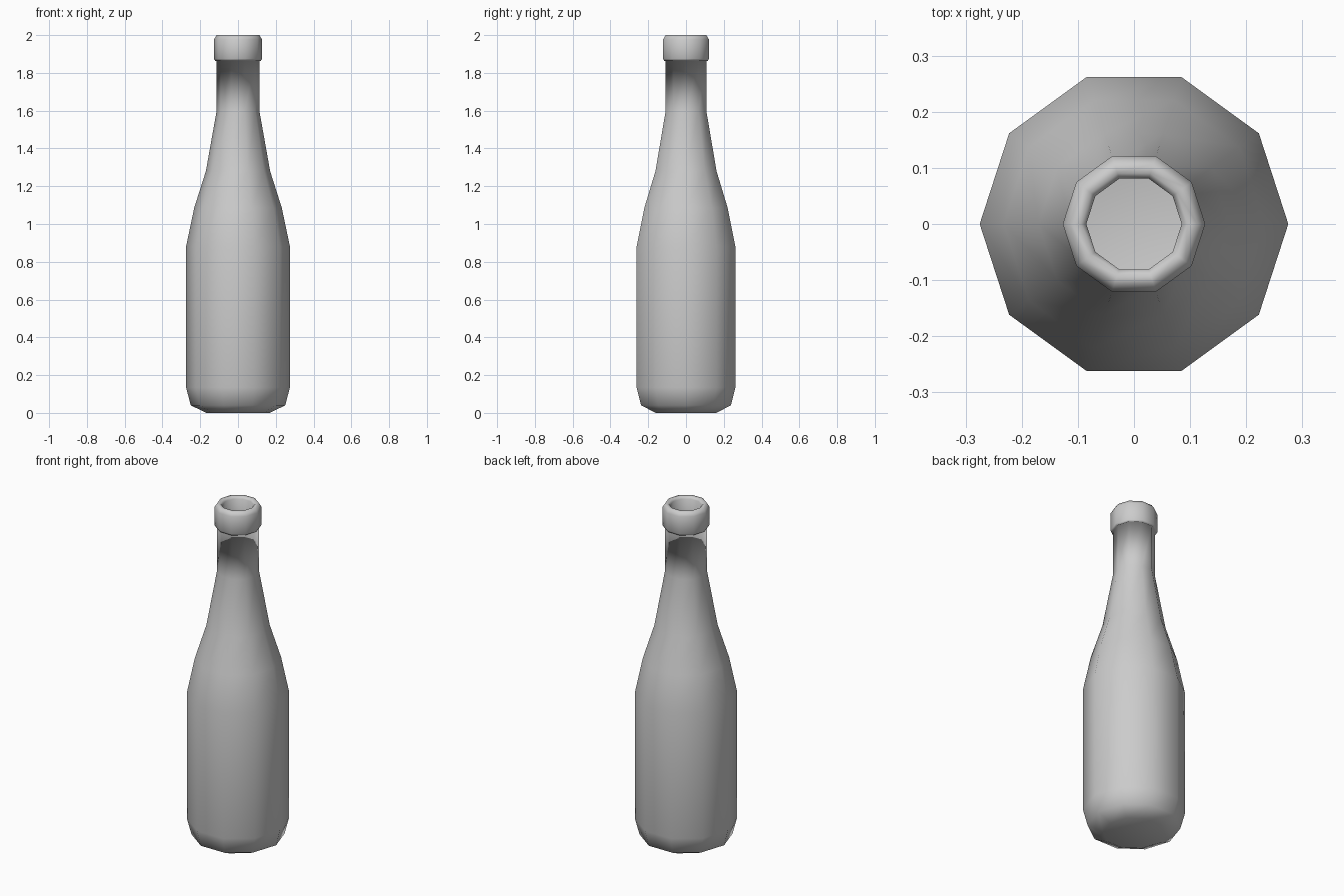
import bpy, bmesh
from math import cos, sin, tau

if "Cube" in bpy.data.objects:
    bpy.data.objects.remove(bpy.data.objects["Cube"])

SIDES = 10

# (radius, height) from base, up the outside, over the lip and into the mouth
PROFILE = [
    (0.168, 0.0), (0.250, 0.04), (0.275, 0.135), (0.275, 0.88),
    (0.232, 1.085), (0.170, 1.28), (0.113, 1.60), (0.113, 1.868),
    (0.121, 1.864), (0.127, 1.874), (0.127, 1.978), (0.113, 2.0),
    (0.095, 2.0), (0.085, 1.988), (0.085, 1.87),
]


def lathe(name, profile, sides):
    bm = bmesh.new()
    rings = [[bm.verts.new((r * cos(tau * i / sides), r * sin(tau * i / sides), z))
              for i in range(sides)] for r, z in profile]
    for low, high in zip(rings, rings[1:]):
        for i in range(sides):
            j = (i + 1) % sides
            bm.faces.new((low[i], low[j], high[j], high[i]))
    # flat base
    bm.faces.new(list(reversed(rings[0])))
    for f in bm.faces:
        f.smooth = True
    mesh = bpy.data.meshes.new(name)
    bm.to_mesh(mesh)
    bm.free()
    obj = bpy.data.objects.new(name, mesh)
    bpy.context.collection.objects.link(obj)
    return obj


# Bottle shell with open mouth
bottle = lathe("bottle", PROFILE, SIDES)
